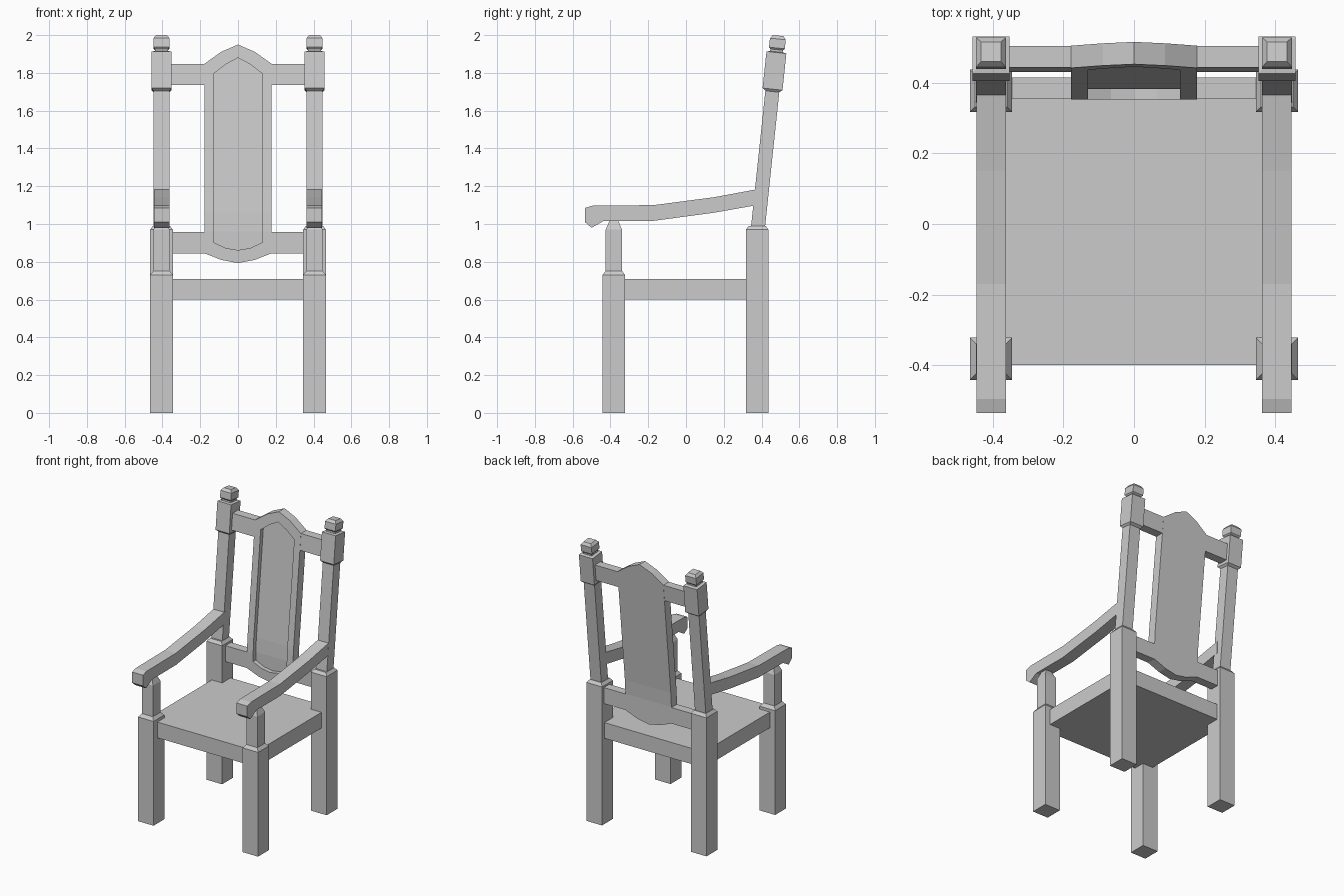
import bpy, bmesh
from mathutils import Matrix, Vector

if "Cube" in bpy.data.objects:
    bpy.data.objects.remove(bpy.data.objects["Cube"])

LEAN = 0.105          # backward lean of the chair back
BACK_Y = 0.383        # centre plane of the chair back at z = 1


def finish(name, bm):
    bmesh.ops.recalc_face_normals(bm, faces=bm.faces)
    me = bpy.data.meshes.new(name)
    bm.to_mesh(me)
    bm.free()
    ob = bpy.data.objects.new(name, me)
    bpy.context.collection.objects.link(ob)
    return ob


def skin(bm, rings):
    """Join equal-length point loops into a closed solid."""
    loops = [[bm.verts.new(p) for p in ring] for ring in rings]
    n = len(loops[0])
    for a, b in zip(loops, loops[1:]):
        for i in range(n):
            j = (i + 1) % n
            bm.faces.new((a[i], a[j], b[j], b[i]))
    bm.faces.new(loops[0])
    bm.faces.new(loops[-1])


def turned_square(name, x, y, steps, lean=0.0):
    """Stack of rectangles given as (half x, half y, z)."""
    bm = bmesh.new()
    skin(bm, [[(x + sx * hx, y + sy * hy, z)
               for sx, sy in ((-1, -1), (1, -1), (1, 1), (-1, 1))]
              for hx, hy, z in steps])
    pivot = Vector((x, y, 1))
    bmesh.ops.rotate(bm, verts=bm.verts, cent=pivot,
                     matrix=Matrix.Rotation(-lean, 3, 'X'))
    return finish(name, bm)


def box(name, lo, hi):
    cx, cy = (lo[0] + hi[0]) / 2, (lo[1] + hi[1]) / 2
    hx, hy = (hi[0] - lo[0]) / 2, (hi[1] - lo[1]) / 2
    return turned_square(name, cx, cy, [(hx, hy, lo[2]), (hx, hy, hi[2])])


def bend_back(bm):
    """Back is upright between the legs, then leans from z = 1 upward."""
    for z in (0.96, 1.06):
        bmesh.ops.bisect_plane(bm, geom=bm.verts[:] + bm.edges[:] + bm.faces[:],
                               plane_co=(0, 0, z), plane_no=(0, 0, 1))
    for v in bm.verts:
        v.co.y += BACK_Y + LEAN * max(0.0, v.co.z - 1)


# Seat
box("seat", (-0.425, -0.40, 0.60), (0.425, 0.41, 0.71))

# Arm side profile (y, z)
arm = [(-0.535, 1.085), (-0.495, 1.097), (-0.17, 1.10), (0.15, 1.142),
       (0.355, 1.18), (0.39, 1.187), (0.39, 1.103), (0.347, 1.095),
       (0.15, 1.06), (-0.17, 1.017), (-0.435, 1.017), (-0.50, 0.98),
       (-0.535, 1.01)]

for s, side in ((-1, "left"), (1, "right")):
    x = s * 0.405
    # Front leg with slimmer arm support
    turned_square("front_leg_" + side, x, -0.382,
                  [(0.06, 0.06, 0), (0.06, 0.06, 0.73), (0.043, 0.043, 0.752),
                   (0.043, 0.043, 0.97), (0.022, 0.022, 1.02)])
    # Rear leg
    turned_square("rear_leg_" + side, x, 0.377,
                  [(0.06, 0.06, 0), (0.06, 0.06, 0.97), (0.045, 0.045, 0.99)])
    # Leaning back post with block and finial
    turned_square("back_post_" + side, x, BACK_Y,
                  [(0.042, 0.037, 0.95), (0.042, 0.037, 1.705),
                   (0.053, 0.053, 1.718), (0.053, 0.053, 1.913),
                   (0.034, 0.034, 1.917), (0.034, 0.034, 1.928),
                   (0.042, 0.042, 1.937), (0.042, 0.042, 1.985),
                   (0.028, 0.028, 2.003)], LEAN)
    # Armrest
    bm = bmesh.new()
    skin(bm, [[(s * ax, y, z) for y, z in arm] for ax in (0.362, 0.446)])
    finish("armrest_" + side, bm)
    # Upper and lower back rails
    for part, z0, z1 in (("lower", 0.845, 0.957), ("upper", 1.735, 1.848)):
        bm = bmesh.new()
        skin(bm, [[(rx, y, z) for y, z in
                   ((-0.029, z0), (0.032, z0), (0.032, z1), (-0.029, z1))]
                  for rx in (s * 0.165, s * 0.37)])
        bend_back(bm)
        finish(part + "_back_rail_" + side, bm)

# Central back panel: arched outline with a recessed front field
half_outer = [(0.178, 0.845), (0.178, 1.848), (0.088, 1.912)]
half_inner = [(0.13, 0.903), (0.13, 1.795), (0.065, 1.845)]


def arched(half, low_mid, bottom, top):
    right = [low_mid] + half
    return ([(0, bottom)] + right + [(0, top)]
            + [(-px, pz) for px, pz in reversed(right)])


outer = arched(half_outer, (0.088, 0.81), 0.793, 1.95)
inner = arched(half_inner, (0.065, 0.873), 0.862, 1.88)
bm = bmesh.new()
skin(bm, [[(px, y, pz) for px, pz in loop] for loop, y in
          ((outer, 0.033), (outer, -0.03), (inner, -0.03), (inner, 0.0))])
bend_back(bm)
finish("back_panel", bm)
